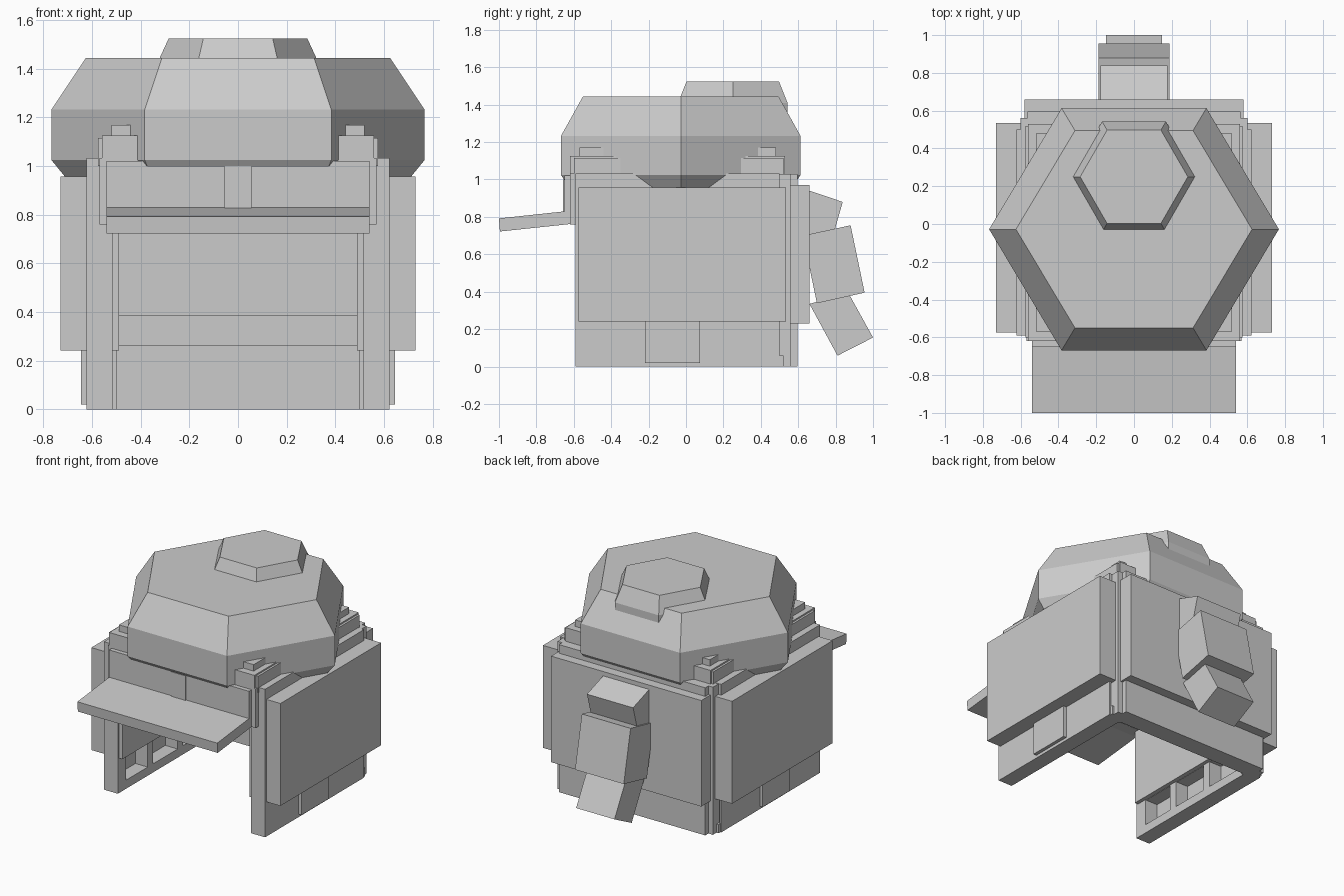
import bpy, bmesh
from math import cos, sin, pi

if "Cube" in bpy.data.objects:
    bpy.data.objects.remove(bpy.data.objects["Cube"])


def make(name, verts, faces):
    me = bpy.data.meshes.new(name)
    me.from_pydata(verts, [], faces)
    bm = bmesh.new()
    bm.from_mesh(me)
    bmesh.ops.recalc_face_normals(bm, faces=bm.faces)
    bm.to_mesh(me)
    bm.free()
    ob = bpy.data.objects.new(name, me)
    bpy.context.collection.objects.link(ob)
    return ob


def prism(name, profile, x0, x1):
    """Extrude a (y, z) profile along x."""
    n = len(profile)
    verts = [(x, y, z) for x in (x0, x1) for y, z in profile]
    faces = [tuple(range(n)), tuple(range(n, 2 * n))]
    faces += [(i, (i + 1) % n, n + (i + 1) % n, n + i) for i in range(n)]
    return make(name, verts, faces)


def box(name, x0, x1, y0, y1, z0, z1):
    return prism(name, [(y0, z0), (y1, z0), (y1, z1), (y0, z1)], x0, x1)


def pair(name, x0, x1, *rest):
    for side, s in (("right", 1), ("left", -1)):
        box(f"{name}_{side}", s * x0, s * x1, *rest)


def hex_stack(name, cy, rings, squash=1.0):
    """Six-sided solid from (radius, z) rings, points along x."""
    verts = [(r * cos(k * pi / 3), cy + squash * r * sin(k * pi / 3), z)
             for r, z in rings for k in range(6)]
    faces = [tuple(range(6)), tuple(range(len(verts) - 6, len(verts)))]
    for j in range(len(rings) - 1):
        for k in range(6):
            a, b = j * 6 + k, j * 6 + (k + 1) % 6
            faces.append((a, b, b + 6, a + 6))
    return make(name, verts, faces)


# Roof dome and its cap
hex_stack("roof_dome", -0.028, [(0.69, 0.93), (0.767, 1.025), (0.767, 1.232), (0.625, 1.445)], 0.965)
hex_stack("roof_cap", 0.25, [(0.338, 1.34), (0.338, 1.41), (0.285, 1.525)])

# Stepped slabs showing at the corners under the dome
box("lower_step", -0.575, 0.575, -0.60, 0.52, 1.0, 1.115)
box("lower_step_front", -0.56, 0.56, -0.62, 0.53, 1.0, 1.125)
box("upper_step", -0.52, 0.52, -0.57, 0.48, 1.1, 1.17)

# Side walls: skin, front post, thick side panel, small lower panel
pair("wall_skin", 0.61, 0.622, -0.59, 0.50, 0, 0.26)
pair("wall_top", 0.52, 0.622, -0.59, 0.50, 0.24, 1.033)
pair("front_post", 0.515, 0.622, -0.59, -0.50, 0, 1.033)
pair("side_panel", 0.49, 0.73, -0.575, 0.535, 0.242, 0.957)
pair("lower_panel", 0.61, 0.645, -0.22, 0.075, 0.02, 0.25)
pair("corner_post", 0.50, 0.60, 0.46, 0.56, 0, 1.03)

# Inner lattice at the foot of each side wall
pair("foot_rail", 0.515, 0.615, -0.55, 0.52, 0, 0.06)
for i, y in enumerate((-0.26, 0.07)):
    pair(f"lattice_post_{i}", 0.515, 0.615, y, y + 0.06, 0, 0.26)

# Back wall with outer panel and inner boards
box("back_wall", -0.565, 0.565, 0.50, 0.595, 0, 1.03)
box("back_panel", -0.58, 0.58, 0.53, 0.66, 0.23, 0.97)
box("back_baseboard", -0.52, 0.52, 0.47, 0.52, 0, 0.265)
box("back_rail", -0.5, 0.5, 0.485, 0.52, 0.265, 0.385)

# Front lintel, keystone and awning
box("lintel", -0.54, 0.54, -0.65, -0.52, 0.77, 1.02)
box("lintel_back", -0.57, 0.57, -0.62, -0.54, 0.76, 1.033)
box("keystone", -0.055, 0.055, -0.657, -0.60, 0.82, 1.0)
prism("awning", [(-0.995, 0.722), (-0.57, 0.767), (-0.57, 0.838), (-1.0, 0.792)], -0.54, 0.54)

# Bent chimney of three tilted blocks
prism("chimney_top", [(0.60, 0.76), (0.60, 0.72), (0.775, 0.66), (0.838, 0.88), (0.60, 0.96)],
      -0.178, 0.178)
prism("chimney_middle", [(0.70, 0.338), (0.955, 0.395), (0.88, 0.755), (0.625, 0.70)], -0.188, 0.188)
prism("chimney_end", [(0.81, 0.058), (1.0, 0.155), (0.87, 0.39), (0.66, 0.335)], -0.148, 0.148)
